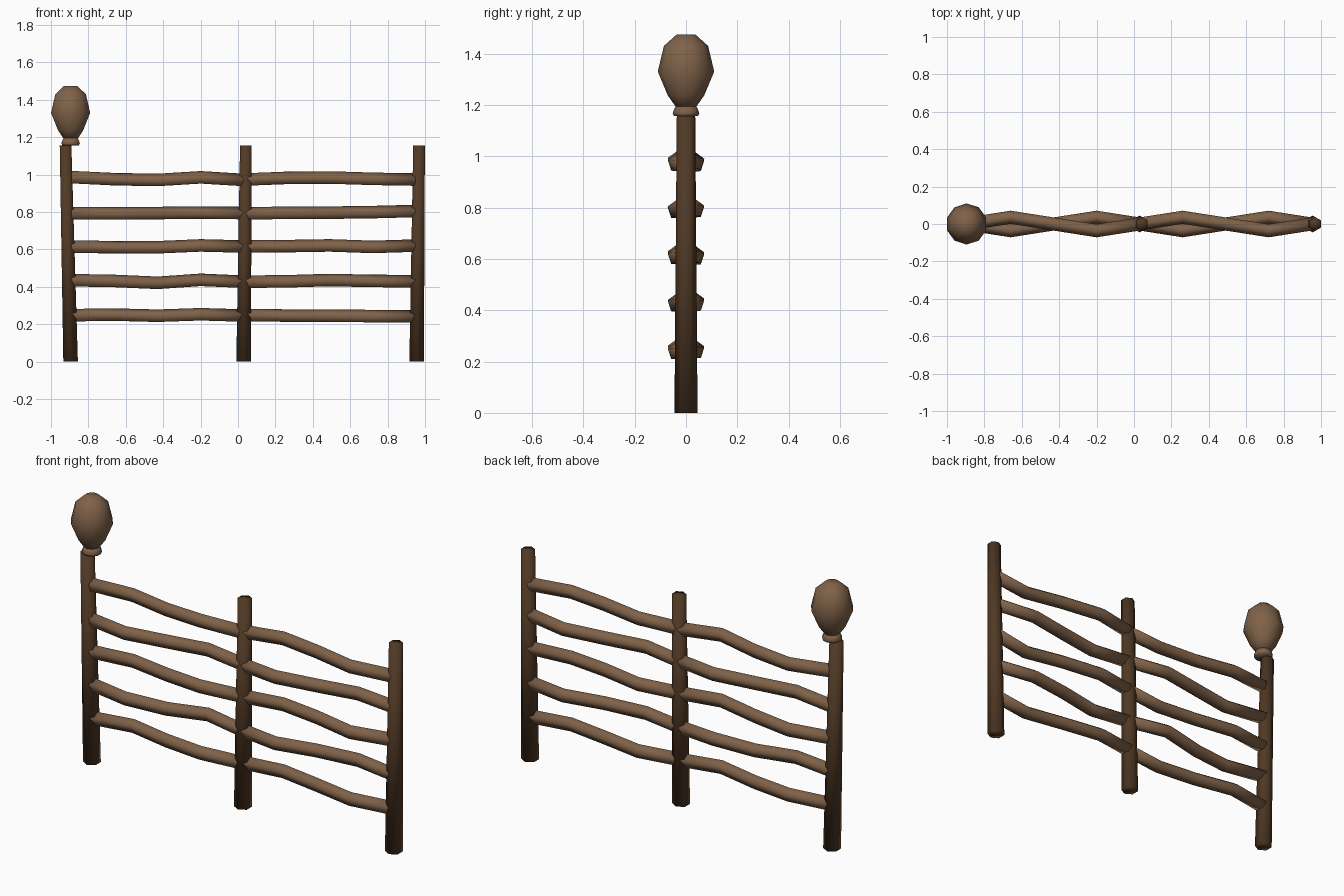
import bpy, bmesh, math
from mathutils import Vector

if "Cube" in bpy.data.objects:
    bpy.data.objects.remove(bpy.data.objects["Cube"])


def material(name, rgb):
    m = bpy.data.materials.new(name)
    m.diffuse_color = (*rgb, 1)
    m.use_nodes = True
    m.node_tree.nodes["Principled BSDF"].inputs["Base Color"].default_value = m.diffuse_color
    return m


LIGHT = material("light brown wood", (0.215, 0.122, 0.066))
DARK = material("dark brown wood", (0.082, 0.041, 0.018))


def loft(name, rings, sides, u, v, mat):
    """Skin a closed tube through (centre, radius) rings lying in the u-v plane."""
    bm = bmesh.new()
    loops = []
    for c, r in rings:
        loop = []
        for i in range(sides):
            a = math.pi / 2 + 2 * math.pi * i / sides    # first corner points along v
            loop.append(bm.verts.new(Vector(c) + r * (math.cos(a) * u + math.sin(a) * v)))
        loops.append(loop)
    for a, b in zip(loops, loops[1:]):
        for i in range(sides):
            j = (i + 1) % sides
            bm.faces.new((a[i], a[j], b[j], b[i]))
    bm.faces.new(loops[0][::-1])
    bm.faces.new(loops[-1])
    bmesh.ops.recalc_face_normals(bm, faces=bm.faces)
    for f in bm.faces:
        f.smooth = True
    me = bpy.data.meshes.new(name)
    bm.to_mesh(me)
    bm.free()
    me.materials.append(mat)
    ob = bpy.data.objects.new(name, me)
    bpy.context.collection.objects.link(ob)
    return ob


X, Y, Z = Vector((1, 0, 0)), Vector((0, 1, 0)), Vector((0, 0, 1))

# Leaning, tapered six-sided posts: (name, base x, top x)
for name, x0, x1 in (("left_post", -0.895, -0.922),
                     ("middle_post", 0.03, 0.042),
                     ("right_post", 0.955, 0.968)):
    loft(name, [((x0, 0, 0), 0.045), ((x1, 0, 1.157), 0.036)], 6, X, Y, DARK)

# Woven five-sided rails: heights at five points along each bay
HEIGHTS = (
    ((0.245, 0.248, 0.242, 0.25, 0.243), (0.245, 0.243, 0.243, 0.24, 0.238)),
    ((0.432, 0.428, 0.418, 0.434, 0.424), (0.424, 0.426, 0.433, 0.428, 0.427)),
    ((0.612, 0.608, 0.608, 0.618, 0.612), (0.612, 0.614, 0.618, 0.61, 0.617)),
    ((0.79, 0.79, 0.791, 0.793, 0.791), (0.788, 0.793, 0.793, 0.796, 0.802)),
    ((0.983, 0.972, 0.968, 0.982, 0.968), (0.97, 0.979, 0.981, 0.974, 0.97)),
)
WAVE = (0, 1, 0, -1, 0)
for row, bays in enumerate(HEIGHTS):
    side = 1 if row % 2 == 0 else -1
    for bay, zs in enumerate(bays):
        start = (-0.89, 0.03)[bay]
        rings = [((start + 0.23 * i, 0.036 * side * WAVE[i], z), 0.037)
                 for i, z in enumerate(zs)]
        loft(f"rail_{row + 1}_{('left', 'right')[bay]}", rings, 5, Y, Z, LIGHT)

# Ten-sided finial above the left post: collar and egg-shaped knob
CX = -0.895
for name, profile in (
    ("finial_collar", ((0.047, 1.157), (0.052, 1.168), (0.041, 1.195))),
    ("finial_knob", ((0.038, 1.19), (0.071, 1.237), (0.11, 1.33),
                     (0.086, 1.43), (0.037, 1.474))),
):
    loft(name, [((CX, 0, z), r) for r, z in profile], 10, X, Y, LIGHT)
